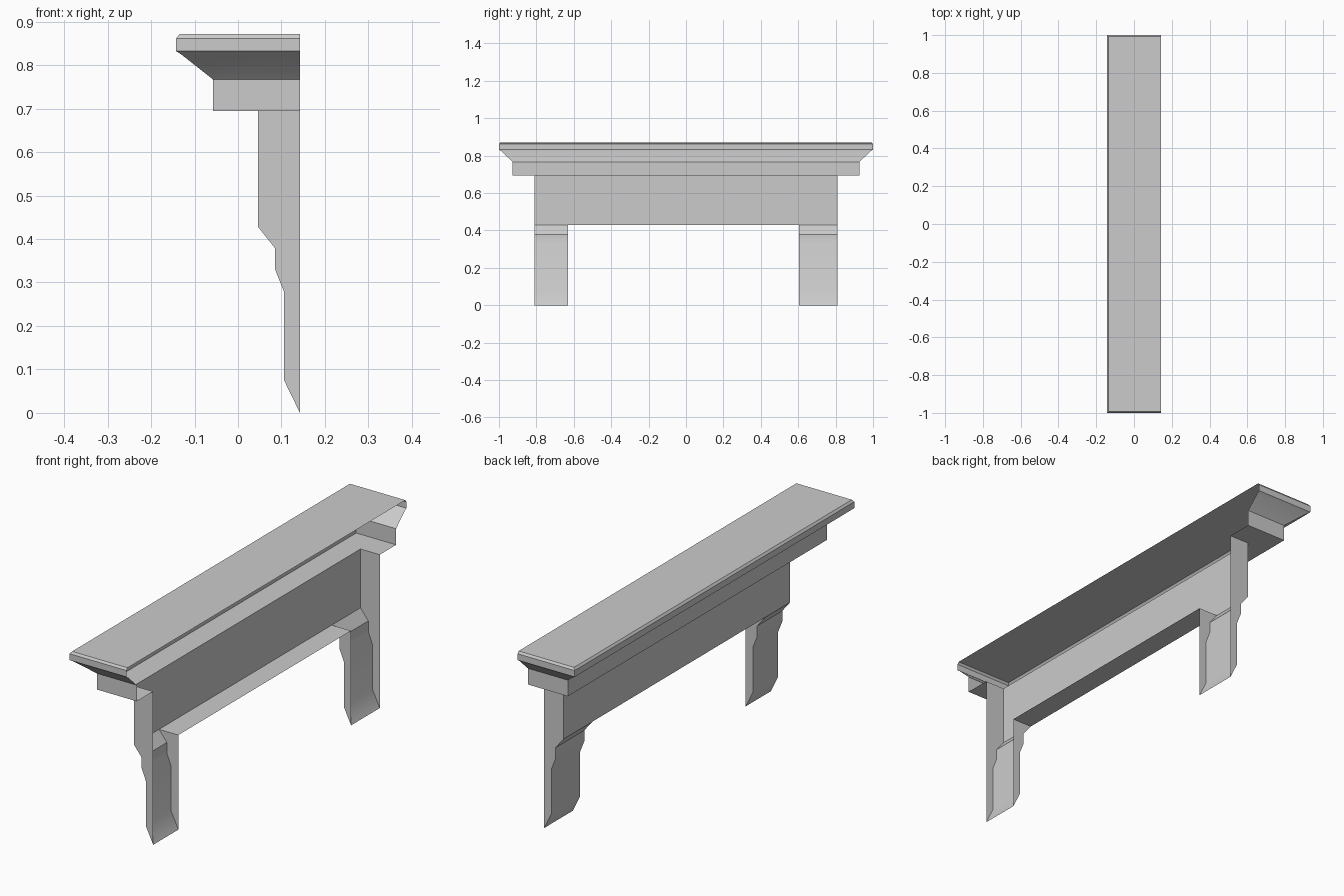
import bpy
import bmesh
from math import radians

if "Cube" in bpy.data.objects:
    bpy.data.objects.remove(bpy.data.objects["Cube"], do_unlink=True)

grey = bpy.data.materials.new("plain grey")
grey.use_nodes = True
colour = (0.6, 0.6, 0.6, 1.0)
grey.diffuse_color = colour
grey.node_tree.nodes["Principled BSDF"].inputs["Base Color"].default_value = colour

BACK = 0.1425          # open wall side of the shell
FRONT = 0.046          # face of the apron panel
BODY = 0.81            # half width of the apron
PANEL_TOP, PANEL_BOTTOM = 0.694, 0.428


def make_object(name, faces):
    """Weld a list of corner-point faces into one shaded object."""
    bm = bmesh.new()
    for face in faces:
        bm.faces.new([bm.verts.new(p) for p in face])
    bmesh.ops.remove_doubles(bm, verts=bm.verts, dist=0.0005)
    mesh = bpy.data.meshes.new(name)
    bm.to_mesh(mesh)
    bm.free()
    mesh.materials.append(grey)
    obj = bpy.data.objects.new(name, mesh)
    bpy.context.collection.objects.link(obj)
    bpy.ops.object.select_all(action='DESELECT')
    obj.select_set(True)
    bpy.context.view_layer.objects.active = obj
    bpy.ops.object.shade_smooth_by_angle(angle=radians(30))
    return obj


def u_ring(front, half, z):
    """Three-sided outline, open at the back."""
    return [(BACK, -half, z), (front, -half, z), (front, half, z), (BACK, half, z)]


def loft(levels):
    rings = [u_ring(*level) for level in levels]
    return [[up[i], up[i + 1], low[i + 1], low[i]]
            for up, low in zip(rings, rings[1:]) for i in range(3)]


def strip(profile, y0, y1):
    """Front-facing band following an (x, z) profile downwards."""
    return [[(ax, y0, az), (ax, y1, az), (bx, y1, bz), (bx, y0, bz)]
            for (ax, az), (bx, bz) in zip(profile, profile[1:])]


def wall(profile, y, flip):
    """Side wall closing a profile back to the open side."""
    points = [(x, y, z) for x, z in profile] + [(BACK, y, profile[0][1])]
    return points[::-1] if flip else points


# Shelf with chamfered edge and sloping cornice
shelf_levels = [(-0.135, 0.993, 0.871), (-0.1425, 1.0, 0.861),
                (-0.1425, 1.0, 0.832), (-0.131, 0.989, 0.825),
                (-0.0575, 0.927, 0.767)]
top = u_ring(*shelf_levels[0])
make_object("shelf_cornice", loft(shelf_levels) + [[top[i] for i in (0, 3, 2, 1)]])

# Frieze box with its underside
make_object("frieze", loft([(-0.0575, 0.927, 0.767), (-0.0575, 0.927, PANEL_TOP),
                            (FRONT, BODY, PANEL_TOP)]))

# Apron panel and stepped legs, hollow at the back
leg_profile = [(FRONT, PANEL_BOTTOM), (0.085, 0.379), (0.085, 0.331),
               (0.106, 0.278), (0.106, 0.075), (BACK, 0.0)]
panel_profile = [(FRONT, PANEL_TOP), (FRONT, PANEL_BOTTOM)]
inner_right, inner_left = -0.63, 0.605

faces = strip(panel_profile, inner_right, inner_left)
for y0, y1 in ((-BODY, inner_right), (inner_left, BODY)):
    faces += strip(panel_profile + leg_profile[1:], y0, y1)
full_profile = panel_profile + leg_profile[1:]
faces += [wall(full_profile, -BODY, False), wall(full_profile, BODY, True),
          wall(leg_profile, inner_right, True), wall(leg_profile, inner_left, False)]

# Soffit between the legs
faces.append([(FRONT, inner_right, PANEL_BOTTOM), (FRONT, inner_left, PANEL_BOTTOM),
              (BACK, inner_left, PANEL_BOTTOM), (BACK, inner_right, PANEL_BOTTOM)])
make_object("apron_and_legs", faces)
